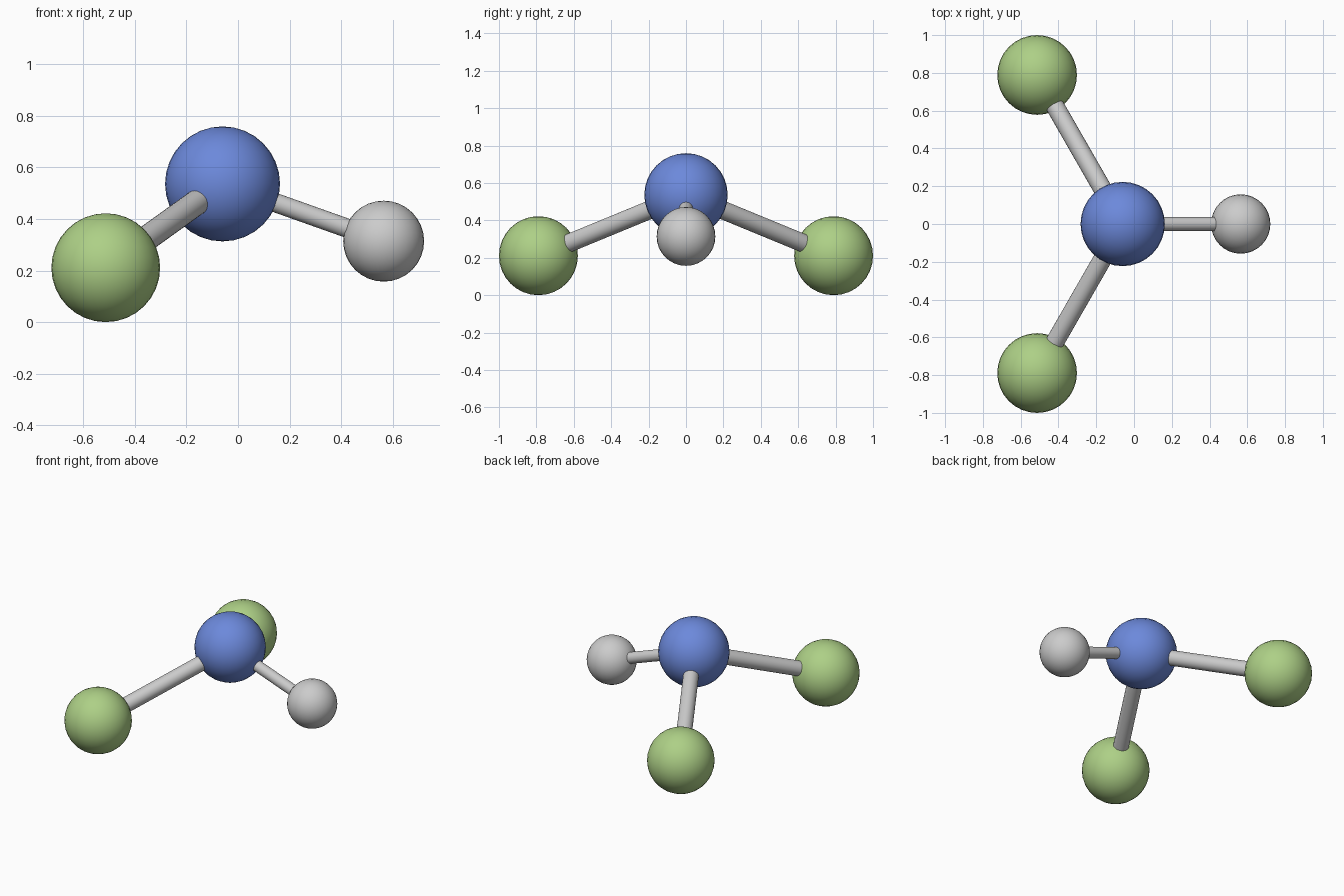
import bpy
from mathutils import Vector

if "Cube" in bpy.data.objects:
    bpy.data.objects.remove(bpy.data.objects["Cube"])

CENTRE = Vector((-0.06, 0, 0.536))
SMALL = Vector((0.565, 0, 0.314))


def material(name, rgb):
    m = bpy.data.materials.new(name)
    m.diffuse_color = (*rgb, 1)
    m.use_nodes = True
    m.node_tree.nodes["Principled BSDF"].inputs["Base Color"].default_value = m.diffuse_color
    return m


blue = material("blue", (0.15, 0.25, 0.71))
green = material("green", (0.42, 0.63, 0.24))


def ball(name, loc, r, mat=None):
    bpy.ops.mesh.primitive_uv_sphere_add(segments=32, ring_count=16, radius=r, location=loc)
    o = bpy.context.object
    o.name = name
    bpy.ops.object.shade_smooth()
    if mat:
        o.data.materials.append(mat)


def rod(name, a, b, r):
    d = b - a
    bpy.ops.mesh.primitive_cylinder_add(vertices=24, radius=r, depth=d.length, location=(a + b) / 2,
                                        rotation=d.to_track_quat('Z', 'Y').to_euler())
    bpy.context.object.name = name
    bpy.ops.object.shade_smooth_by_angle()


# Central ball and the small grey ball with its rod
ball("central_ball", CENTRE, 0.223, blue)
ball("small_ball", SMALL, 0.157)
rod("small_rod", CENTRE, SMALL, 0.037)

# Mirrored pair of green balls with thicker rods
for side, s in (("front", -1), ("back", 1)):
    p = Vector((-0.513, s * 0.789, 0.211))
    ball(side + "_ball", p, 0.211, green)
    rod(side + "_rod", CENTRE, p, 0.049)
